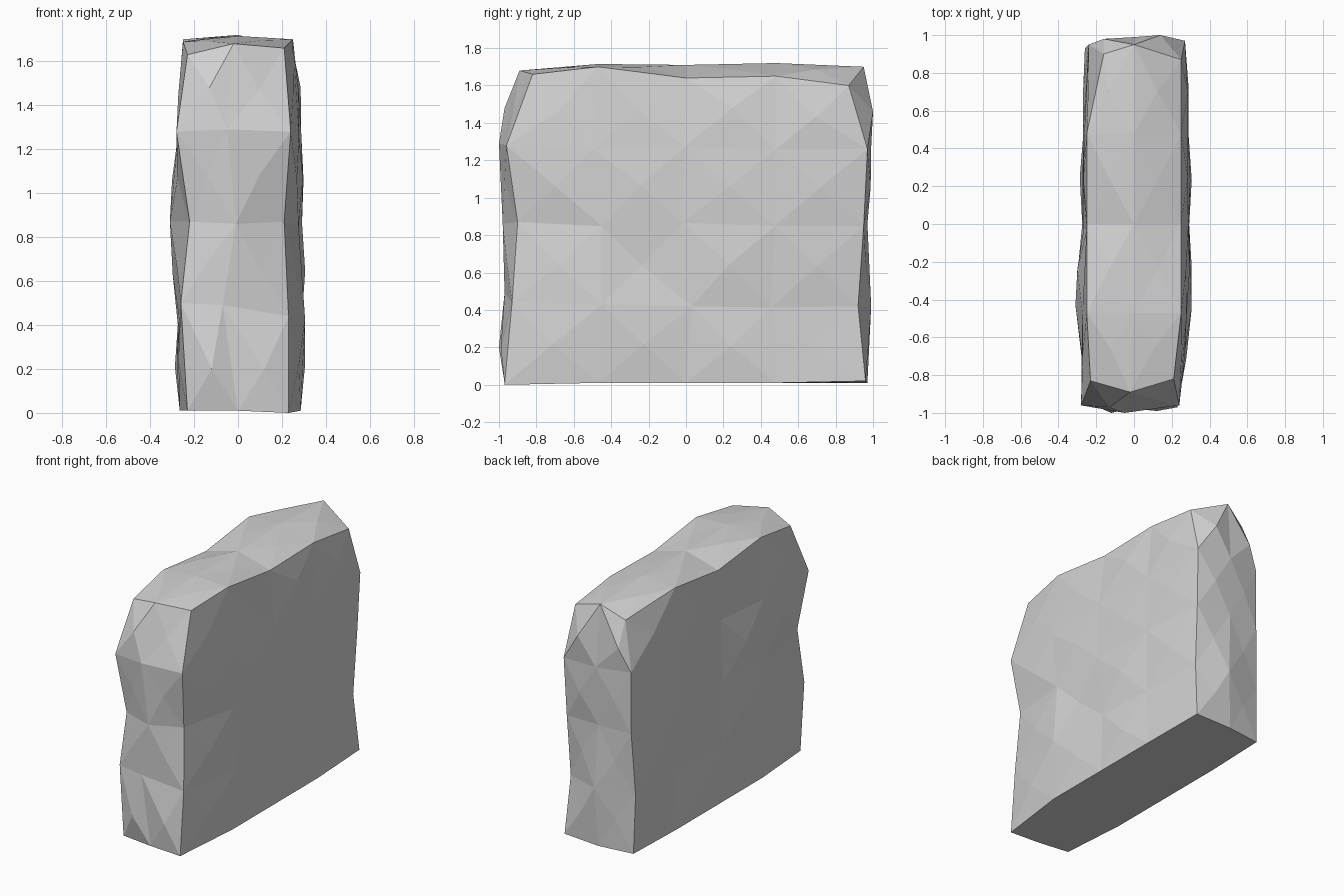
import bpy
import bmesh
import random
from mathutils import Vector

random.seed(7)

old = bpy.data.objects.get("Cube")
if old:
    bpy.data.objects.remove(old, do_unlink=True)

# Lattice resolution across thickness, length and height
NX, NY, NZ = 2, 4, 4
LENGTH = (-0.97, -0.47, 0.0, 0.48, 0.96)
HEIGHT = (0.01, 0.43, 0.86, 1.27, 1.7)

# Upright corner edges and centre lines of the two narrow ends, bottom to top
ENDS = {
    (0, 0): [(-0.23, -0.94, 0.01), (-0.26, -0.94, 0.5), (-0.22, -0.92, 0.87),
             (-0.28, -0.96, 1.28), (-0.23, -0.83, 1.63)],
    (1, 0): [(0, -0.97, 0.01), (-0.07, -0.97, 0.49), (-0.01, -0.98, 0.86),
             (-0.05, -1, 1.29), (-0.02, -0.89, 1.68)],
    (2, 0): [(0.23, -0.97, 0), (0.23, -0.93, 0.44), (0.21, -0.9, 0.87),
             (0.24, -0.96, 1.28), (0.21, -0.82, 1.66)],
    (0, 4): [(-0.25, 0.94, 0.01), (-0.26, 0.93, 0.42), (-0.24, 0.95, 0.85),
             (-0.24, 0.95, 1.28), (-0.16, 0.9, 1.61)],
    (1, 4): [(0, 0.97, 0.01), (0.02, 0.99, 0.42), (0, 0.97, 0.86),
             (0.01, 0.99, 1.27), (0, 0.95, 1.7)],
    (2, 4): [(0.27, 0.96, 0.02), (0.25, 0.92, 0.42), (0.26, 0.95, 0.85),
             (0.27, 0.97, 1.26), (0.25, 0.87, 1.6)],
}

# Top rim heights between the ends: one row per line across the thickness
RIM = [(1.69, 1.64, 1.7), (1.715, 1.71, 1.72), (1.7, 1.64, 1.65)]

# Knobs and hollows on the broad sides
KNOBS = {
    (0, 1, 2): (-0.31, -0.43, 0.87),
    (0, 2, 3): (-0.25, -0.03, 1.28),
    (2, 1, 1): (0.305, -0.45, 0.43),
    (2, 2, 1): (0.29, 0.03, 0.42),
}

# Facet centres that are chipped or bulge noticeably
CHIPS = [
    (-0.13, -0.97, 1.48), (-0.12, -1, 0.2), (0.12, -0.99, 0.2),
    (-0.16, 0.98, 1.44), (0.14, 1, 1.46), (-0.14, 0.7, 1.7),
    (-0.3, -0.24, 1.06), (0.27, -0.24, 0.64), (0.285, 0.25, 1.48),
]


def lattice_point(i, j, k):
    """Place one surface point of the worn block."""
    if (i, j) in ENDS:
        return Vector(ENDS[i, j][k])
    if (i, j, k) in KNOBS:
        return Vector(KNOBS[i, j, k])
    if k == NZ:
        return Vector(((i - 1) * 0.25, LENGTH[j], RIM[i][j - 1]))
    half = 0.285 if i == 2 else 0.265
    x, y, z = (i - 1) * half, LENGTH[j], HEIGHT[k]
    if k > 0:
        x += random.uniform(-0.01, 0.01)
        y += random.uniform(-0.03, 0.03)
        z += random.uniform(-0.03, 0.03)
    return Vector((x, y, z))


bm = bmesh.new()
points = {}


def vert(key):
    if key not in points:
        points[key] = bm.verts.new(lattice_point(*key))
    return points[key]


# Skin the six sides of the lattice with quads
size = (NX, NY, NZ)
for axis in range(3):
    u, v = (axis + 1) % 3, (axis + 2) % 3
    for level in (0, size[axis]):
        for a in range(size[u]):
            for b in range(size[v]):
                ring = []
                for da, db in ((0, 0), (1, 0), (1, 1), (0, 1)):
                    key = [0, 0, 0]
                    key[axis], key[u], key[v] = level, a + da, b + db
                    ring.append(vert(tuple(key)))
                bm.faces.new(ring)
bmesh.ops.recalc_face_normals(bm, faces=bm.faces[:])

# Split each quad into four facets around a slightly raised centre
poked = bmesh.ops.poke(bm, faces=bm.faces[:])["verts"]
bm.normal_update()
for p in poked:
    if p.normal.z > -0.5:
        p.co += p.normal * random.uniform(0.0, 0.02)

# Move the marked facet centres
for chip in map(Vector, CHIPS):
    min(poked, key=lambda p: (p.co - chip).length).co = chip

for f in bm.faces:
    f.smooth = False
bmesh.ops.recalc_face_normals(bm, faces=bm.faces[:])

mesh = bpy.data.meshes.new("stone_block")
bm.to_mesh(mesh)
bm.free()
block = bpy.data.objects.new("stone_block", mesh)
bpy.context.collection.objects.link(block)

# Plain grey stone
stone = bpy.data.materials.new("grey_stone")
stone.use_nodes = True
grey = (0.65, 0.65, 0.65, 1.0)
stone.diffuse_color = grey
stone.node_tree.nodes["Principled BSDF"].inputs["Base Color"].default_value = grey
mesh.materials.append(stone)
